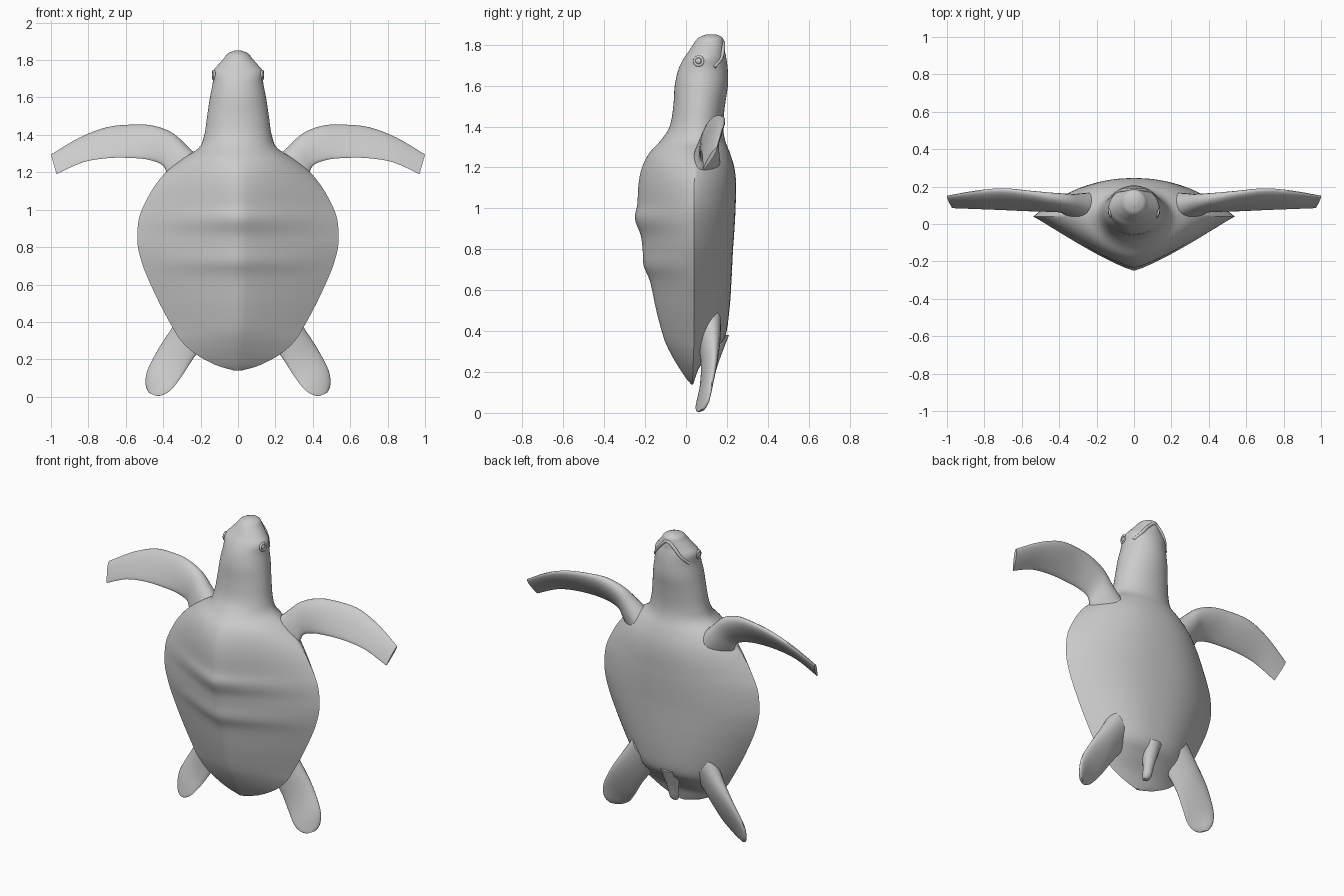
import bpy, bmesh
from math import sin, cos, pi, radians
from mathutils import Vector


def finish(obj, angle=40):
    bpy.ops.object.select_all(action='DESELECT')
    obj.select_set(True)
    bpy.context.view_layer.objects.active = obj
    bpy.ops.object.shade_smooth_by_angle(angle=radians(angle))
    return obj


def spline(rows, steps):
    """Catmull-Rom interpolation through rows of numbers."""
    out, n = [], len(rows)
    for i in range(n - 1):
        quad = zip(rows[max(i - 1, 0)], rows[i], rows[i + 1], rows[min(i + 2, n - 1)])
        quad = list(quad)
        for k in range(steps):
            t = k / steps
            out.append([b + 0.5 * t * (c - a + t * (2 * a - 5 * b + 4 * c - d
                        + t * (3 * (b - c) + d - a))) for a, b, c, d in quad])
    return out + [list(rows[-1])]


def loft(name, rings, mirror=False, angle=40):
    bm = bmesh.new()
    vr = [[bm.verts.new(p) for p in r] for r in rings]
    n = len(vr[0])
    for a, b in zip(vr, vr[1:]):
        for j in range(n):
            bm.faces.new((a[j], a[(j + 1) % n], b[(j + 1) % n], b[j]))
    bm.faces.new(vr[0][::-1])
    bm.faces.new(vr[-1])
    bmesh.ops.recalc_face_normals(bm, faces=bm.faces)
    me = bpy.data.meshes.new(name)
    bm.to_mesh(me)
    bm.free()
    obj = bpy.data.objects.new(name, me)
    bpy.context.collection.objects.link(obj)
    if mirror:
        obj.modifiers.new("mirror", 'MIRROR')
    return finish(obj, angle)


# Body: z, half width, shell y, rim y, belly y, roundness (0 shell, 1 neck)
body = [
    (0.14, 0.02, 0.025, 0.03, 0.035, 0),
    (0.17, 0.12, 0.00, 0.033, 0.045, 0),
    (0.23, 0.23, -0.04, 0.035, 0.07, 0),
    (0.30, 0.305, -0.08, 0.037, 0.13, 0),
    (0.37, 0.35, -0.11, 0.04, 0.19, 0),
    (0.50, 0.42, -0.145, 0.04, 0.212, 0),
    (0.64, 0.485, -0.175, 0.04, 0.222, 0),
    (0.72, 0.515, -0.207, 0.04, 0.226, 0),
    (0.80, 0.535, -0.212, 0.04, 0.23, 0),
    (0.87, 0.538, -0.222, 0.04, 0.235, 0),
    (0.95, 0.53, -0.25, 0.04, 0.24, 0),
    (1.02, 0.505, -0.238, 0.04, 0.243, 0.05),
    (1.12, 0.45, -0.232, 0.04, 0.245, 0.15),
    (1.20, 0.385, -0.215, 0.045, 0.236, 0.3),
    (1.27, 0.30, -0.18, 0.05, 0.215, 0.55),
    (1.33, 0.21, -0.125, 0.055, 0.192, 0.8),
    (1.40, 0.18, -0.08, 0.06, 0.182, 1),
    (1.50, 0.165, -0.062, 0.065, 0.19, 1),
    (1.60, 0.15, -0.055, 0.072, 0.205, 1),
    (1.68, 0.135, -0.037, 0.08, 0.204, 1),
    (1.735, 0.135, -0.01, 0.085, 0.197, 1),
    (1.77, 0.11, 0.015, 0.095, 0.19, 1),
    (1.81, 0.075, 0.04, 0.11, 0.186, 1),
    (1.835, 0.055, 0.062, 0.12, 0.178, 1),
    (1.85, 0.02, 0.10, 0.125, 0.15, 1),
]


def body_ring(row, n=64):
    z, w, yc, yr, yp, k = row
    k = min(max(k, 0), 1)
    pts = []
    for j in range(n):
        a = 2 * pi * j / n
        s, c = sin(a), cos(a)
        y1, p0 = (yc, 1.2) if c > 0 else (yp, 2.4)
        p = p0 + (2 - p0) * k
        f = max(0, 1 - min(1, abs(s)) ** p) ** (1 / (1 + k))
        pts.append((w * s, yr + (y1 - yr) * f, z))
    return pts


loft("body_shell_and_head", [body_ring(r) for r in spline(body, 4)])


# Flippers: leading point, trailing point, thickness
def flipper(name, rows, n=24):
    rings = []
    for r in spline(rows, 4):
        lead, trail, th = Vector(r[:3]), Vector(r[3:6]), r[6]
        mid, half = (lead + trail) / 2, (lead - trail) / 2
        across = Vector((0, 1, 0)) - half * (half.y / half.length_squared)
        across.normalize()
        rings.append([mid + half * cos(a)
                      + across * (th / 2 * sin(a) * (1 + 0.35 * cos(a)))
                      for a in (2 * pi * j / n for j in range(n))])
    loft(name, rings, mirror=True, angle=50)


flipper("front_flippers", [
    (0.18, 0.11, 1.25, 0.29, 0.06, 1.08, 0.15),
    (0.27, 0.125, 1.335, 0.37, 0.06, 1.17, 0.11),
    (0.35, 0.14, 1.408, 0.40, 0.07, 1.235, 0.08),
    (0.45, 0.155, 1.447, 0.47, 0.07, 1.265, 0.065),
    (0.55, 0.17, 1.454, 0.56, 0.07, 1.276, 0.05),
    (0.70, 0.187, 1.44, 0.69, 0.075, 1.276, 0.042),
    (0.85, 0.175, 1.383, 0.83, 0.08, 1.253, 0.032),
    (1.00, 0.15, 1.295, 0.97, 0.085, 1.19, 0.018),
])
flipper("rear_flippers", [
    (0.27, 0.13, 0.50, 0.14, 0.08, 0.33, 0.11),
    (0.345, 0.14, 0.38, 0.235, 0.085, 0.21, 0.08),
    (0.42, 0.142, 0.265, 0.30, 0.07, 0.11, 0.05),
    (0.485, 0.125, 0.14, 0.355, 0.05, 0.04, 0.035),
    (0.493, 0.11, 0.06, 0.40, 0.05, 0.01, 0.025),
    (0.475, 0.09, 0.02, 0.435, 0.06, 0.003, 0.015),
])

# Tail stub under the rear of the shell
tail = [(0.17, 0.105, 0.018), (0.19, 0.115, 0.026), (0.26, 0.13, 0.034), (0.38, 0.15, 0.06)]
loft("tail", [[(r * cos(a), y + r * sin(a), z)
               for a in (2 * pi * j / 16 for j in range(16))] for z, y, r in spline(tail, 3)])

# Eyes with raised lids
for side, tag in ((1, "right"), (-1, "left")):
    bpy.ops.mesh.primitive_uv_sphere_add(segments=20, ring_count=12, radius=0.018,
                                         location=(side * 0.122, 0.062, 1.72))
    bpy.context.object.name = tag + "_eye"
    finish(bpy.context.object)
    bpy.ops.mesh.primitive_torus_add(major_segments=24, minor_segments=10, major_radius=0.021,
                                     minor_radius=0.007, location=(side * 0.13, 0.062, 1.72),
                                     rotation=(0, pi / 2, side * -0.15))
    bpy.context.object.name = tag + "_eyelid"
    finish(bpy.context.object)

# Upper lip of the beak
half_lip = [(0.117, 0.137, 1.69), (0.082, 0.172, 1.735), (0.042, 0.182, 1.785)]
points = half_lip + [(0, 0.182, 1.812)] + [(-x, y, z) for x, y, z in half_lip[::-1]]
cu = bpy.data.curves.new("beak_lip", 'CURVE')
cu.dimensions = '3D'
cu.bevel_depth = 0.009
cu.use_fill_caps = True
sp = cu.splines.new('BEZIER')
sp.bezier_points.add(len(points) - 1)
for bp, p in zip(sp.bezier_points, points):
    bp.co = p
    bp.handle_left_type = bp.handle_right_type = 'AUTO'
bpy.context.collection.objects.link(bpy.data.objects.new("beak_lip", cu))
